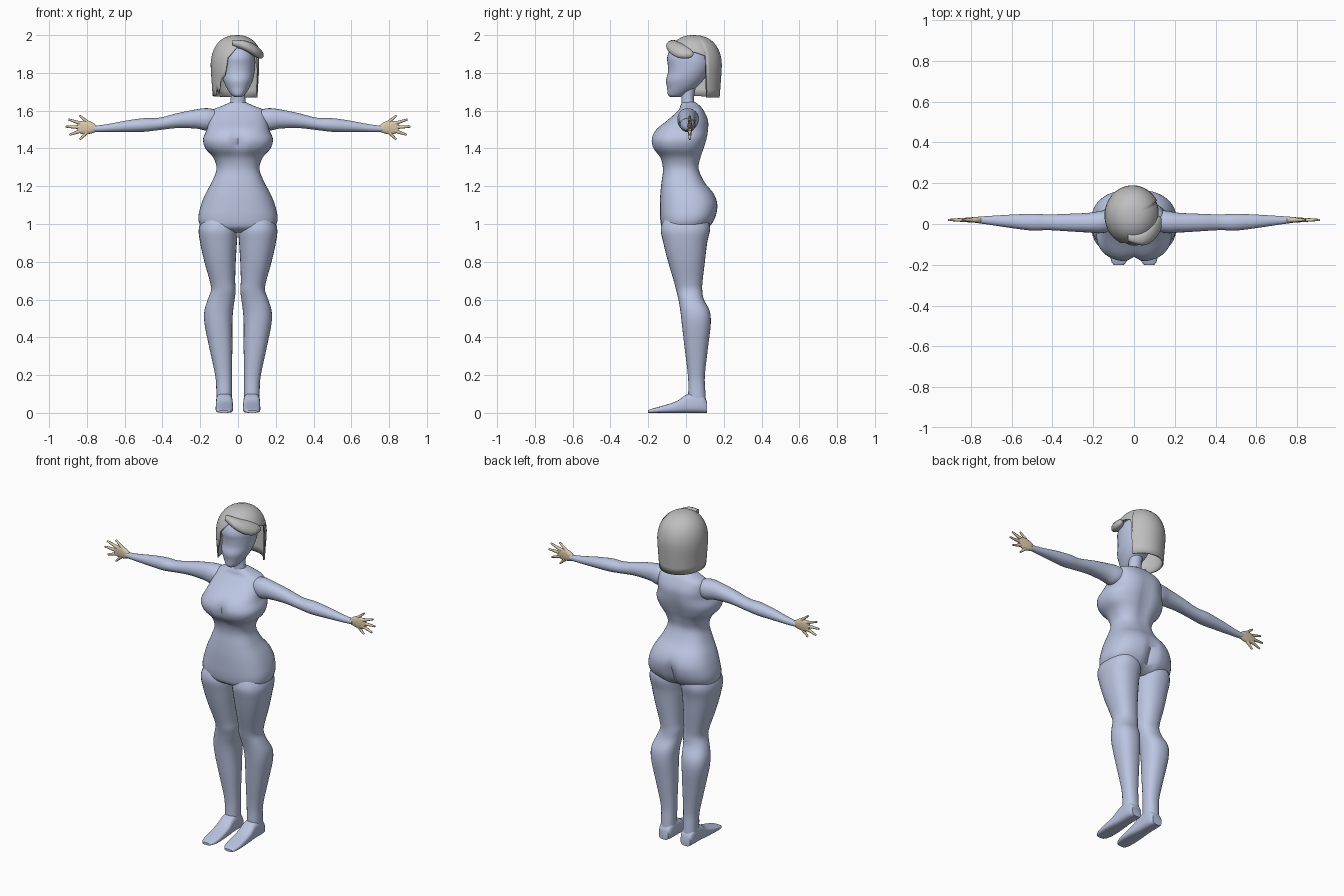
import bpy, bmesh, math
from mathutils import Vector


def material(name, rgb):
    m = bpy.data.materials.new(name)
    m.diffuse_color = (*rgb, 1)
    return m


BLUE = material("pale blue", (0.50, 0.56, 0.76))
TAN = material("sand", (0.70, 0.58, 0.41))
GREY = material("light grey", (0.52, 0.52, 0.52))


def finish(name, bm, mat, mirror=False, angle=50):
    bmesh.ops.recalc_face_normals(bm, faces=bm.faces[:])
    me = bpy.data.meshes.new(name)
    bm.to_mesh(me)
    bm.free()
    me.materials.append(mat)
    ob = bpy.data.objects.new(name, me)
    bpy.context.collection.objects.link(ob)
    if mirror:
        ob.modifiers.new("mirror", 'MIRROR')
    bpy.ops.object.select_all(action='DESELECT')
    ob.select_set(True)
    bpy.context.view_layer.objects.active = ob
    bpy.ops.object.shade_smooth_by_angle(angle=math.radians(angle))
    return ob


def smooth_rings(rings, steps=4):
    """Catmull-Rom interpolation between the given sections."""
    out = []
    for i in range(len(rings) - 1):
        p0, p1 = rings[max(i - 1, 0)], rings[i]
        p2, p3 = rings[i + 1], rings[min(i + 2, len(rings) - 1)]
        for k in range(steps):
            t = k / steps
            out.append([0.5 * (2 * b + (c - a) * t + (2 * a - 5 * b + 4 * c - d) * t * t
                               + (3 * b - a - 3 * c + d) * t ** 3)
                        for a, b, c, d in zip(p0, p1, p2, p3)])
    return out + [list(rings[-1])]


def loft(name, rings, axis, mat, exp=2.2, mirror=False, sides=32, shape=None):
    """Rings are (position on axis, a low, a high, b low, b high)."""
    bm = bmesh.new()
    loops = []
    for t, a0, a1, b0, b1 in smooth_rings(rings):
        loop = []
        for k in range(sides):
            u = 2 * math.pi * k / sides
            c, s = math.cos(u), math.sin(u)
            a = (a0 + a1) / 2 + (a1 - a0) / 2 * math.copysign(abs(c) ** (2 / exp), c)
            b = (b0 + b1) / 2 + (b1 - b0) / 2 * math.copysign(abs(s) ** (2 / exp), s)
            p = {'x': (t, a, b), 'y': (a, t, b), 'z': (a, b, t)}[axis]
            loop.append(bm.verts.new(shape(*p) if shape else p))
        loops.append(loop)
    for p, q in zip(loops, loops[1:]):
        for k in range(sides):
            j = (k + 1) % sides
            bm.faces.new((p[k], p[j], q[j], q[k]))
    bm.faces.new(loops[0])
    bm.faces.new(loops[-1])
    return finish(name, bm, mat, mirror)


def bell(v, centre, width):
    return math.exp(-((v - centre) / width) ** 2)


# Torso, with shallow grooves at the chest and seat
def torso_shape(x, y, z):
    if y < 0:
        y += 0.025 * bell(x, 0, 0.025) * bell(z, 1.44, 0.06)
    else:
        y -= 0.035 * bell(x, 0, 0.022) * bell(z, 1.04, 0.08)
        y -= 0.012 * bell(x, 0, 0.03) * bell(z, 1.42, 0.12)
    return x, y, z


def sym(z, w, y0, y1):
    return (z, -w, w, y0, y1)


loft("torso", [sym(0.955, 0.13, -0.08, 0.08), sym(0.98, 0.19, -0.125, 0.12),
               sym(1.03, 0.21, -0.137, 0.155), sym(1.10, 0.196, -0.138, 0.168),
               sym(1.16, 0.172, -0.136, 0.148), sym(1.22, 0.14, -0.13, 0.10),
               sym(1.29, 0.114, -0.122, 0.07), sym(1.35, 0.13, -0.137, 0.08),
               sym(1.40, 0.172, -0.175, 0.097), sym(1.45, 0.185, -0.185, 0.112),
               sym(1.50, 0.165, -0.16, 0.12), sym(1.55, 0.155, -0.098, 0.118),
               sym(1.60, 0.14, -0.042, 0.095), sym(1.625, 0.085, -0.03, 0.075),
               sym(1.645, 0.04, -0.02, 0.05)],
     'z', BLUE, 2.5, sides=48, shape=torso_shape)

# Legs
loft("leg", [(1.06, 0.03, 0.17, -0.10, 0.11), (0.98, 0.003, 0.207, -0.133, 0.128),
             (0.90, 0.006, 0.20, -0.12, 0.112), (0.80, 0.012, 0.178, -0.095, 0.10),
             (0.70, 0.015, 0.15, -0.065, 0.088), (0.65, 0.012, 0.143, -0.052, 0.086),
             (0.60, 0.018, 0.16, -0.04, 0.095), (0.54, 0.026, 0.178, -0.03, 0.125),
             (0.47, 0.03, 0.177, -0.022, 0.131), (0.35, 0.03, 0.153, -0.008, 0.117),
             (0.20, 0.032, 0.121, 0.01, 0.10), (0.12, 0.032, 0.115, 0.012, 0.102),
             (0.03, 0.032, 0.115, 0.01, 0.108)], 'z', BLUE, 2.3, True)

# Feet
loft("foot", [(0.112, 0.042, 0.105, 0, 0.06), (0.08, 0.031, 0.115, 0, 0.10),
              (0.01, 0.029, 0.116, 0, 0.10), (-0.05, 0.026, 0.118, 0, 0.062),
              (-0.13, 0.026, 0.118, 0, 0.036), (-0.18, 0.035, 0.112, 0, 0.022),
              (-0.2, 0.05, 0.10, 0, 0.014)], 'y', BLUE, 3.2, True, 24)

# Arms
loft("arm", [(0.10, -0.03, 0.07, 1.52, 1.60), (0.16, -0.045, 0.065, 1.495, 1.613),
             (0.22, -0.042, 0.055, 1.505, 1.607), (0.32, -0.036, 0.05, 1.508, 1.587),
             (0.42, -0.03, 0.047, 1.497, 1.562), (0.50, -0.032, 0.05, 1.488, 1.56),
             (0.60, -0.02, 0.046, 1.487, 1.546), (0.70, -0.005, 0.04, 1.487, 1.527),
             (0.765, 0.004, 0.036, 1.488, 1.52)], 'x', BLUE, 2.1, True, 24)

# Hands: palm and five spread fingers
loft("palm", [(0.745, 0.007, 0.033, 1.49, 1.518), (0.775, 0.006, 0.034, 1.48, 1.54),
              (0.81, 0.008, 0.032, 1.474, 1.547), (0.84, 0.011, 0.029, 1.482, 1.54),
              (0.85, 0.014, 0.026, 1.49, 1.53)], 'x', TAN, 2.4, True, 16)
bm = bmesh.new()
for x0, z0, x1, z1 in [(0.785, 1.53, 0.84, 1.575), (0.83, 1.532, 0.898, 1.554),
                       (0.84, 1.513, 0.913, 1.515), (0.83, 1.494, 0.893, 1.472),
                       (0.80, 1.485, 0.838, 1.447)]:
    a, b = Vector((x0, 0.02, z0)), Vector((x1, 0.02, z1))
    turn = (b - a).to_track_quat('Z', 'Y').to_matrix().to_4x4()
    turn.translation = (a + b) / 2
    bmesh.ops.create_cone(bm, cap_ends=True, segments=10, radius1=0.0105,
                          radius2=0.005, depth=(b - a).length, matrix=turn)
finish("fingers", bm, TAN, True)

# Neck and head
loft("neck", [sym(1.59, 0.06, -0.03, 0.065), sym(1.64, 0.042, -0.024, 0.045),
              sym(1.69, 0.038, -0.025, 0.045), sym(1.76, 0.042, -0.02, 0.06)],
     'z', BLUE, 2.0)
loft("head", [sym(1.672, 0.018, -0.082, -0.03), sym(1.685, 0.036, -0.096, 0.0),
              sym(1.72, 0.06, -0.10, 0.05), sym(1.76, 0.078, -0.106, 0.09),
              sym(1.80, 0.087, -0.096, 0.115), sym(1.84, 0.091, -0.096, 0.13),
              sym(1.88, 0.09, -0.10, 0.13), sym(1.92, 0.078, -0.085, 0.12),
              sym(1.95, 0.05, -0.055, 0.09), sym(1.965, 0.01, 0.0, 0.04)],
     'z', BLUE, 2.1)

# Bobbed hair: shell whose lower edge depends on the direction from the front
EDGE = [(-180, 1.67), (-62, 1.68), (-54, 1.72), (-48, 1.69), (-40, 1.76), (-26, 1.79),
        (-20, 1.88), (0, 1.935), (30, 1.925), (60, 1.89), (90, 1.91), (116, 1.89),
        (120, 1.67), (180, 1.67)]


def hair_edge(d):
    for (d0, z0), (d1, z1) in zip(EDGE, EDGE[1:]):
        if d <= d1:
            return z0 + (z1 - z0) * (d - d0) / (d1 - d0)


bm = bmesh.new()
N, ROWS = 90, 14
top = bm.verts.new((-0.007, 0.045, 2.0))
cols = []
for k in range(N):
    d = -180 + 360 * k / N
    a, low, col = math.radians(d), hair_edge(d), [top]
    for r in range(1, ROWS + 1):
        z = 2 - (2 - low) * (r / ROWS) ** 1.7
        f = (1 - max(0, (z - 1.83) / 0.17) ** 2.3) ** (1 / 2.3)
        f *= 1 - 0.5 * max(0, 1.83 - z)
        col.append(bm.verts.new((-0.007 + 0.138 * f * math.sin(a),
                                 0.042 - 0.148 * f * math.cos(a), z)))
    cols.append(col)
for k in range(N):
    p, q = cols[k], cols[(k + 1) % N]
    bm.faces.new((top, p[1], q[1]))
    for r in range(1, ROWS):
        bm.faces.new((p[r], p[r + 1], q[r + 1], q[r]))
hair = finish("hair", bm, GREY)
solid = hair.modifiers.new("thickness", 'SOLIDIFY')
solid.thickness = 0.008

# Swept fringe
loft("fringe", [(-0.03, -0.085, -0.05, 1.945, 1.975), (0.04, -0.105, -0.03, 1.915, 1.97),
                (0.09, -0.085, 0.02, 1.885, 1.95), (0.12, -0.05, 0.04, 1.875, 1.925),
                (0.134, -0.02, 0.03, 1.885, 1.905)], 'x', GREY, 2.2, False, 16)
